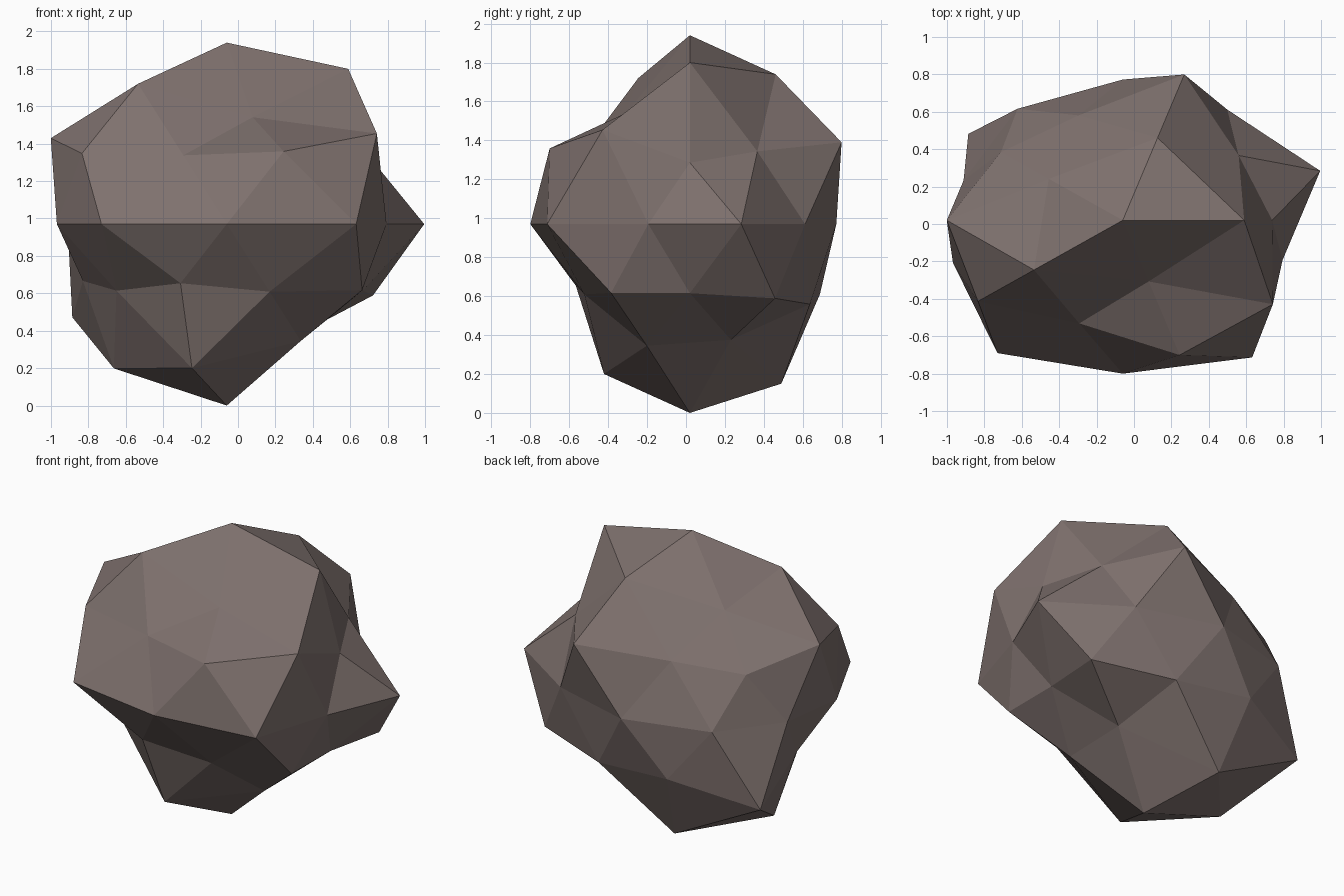
import bpy, bmesh, math
from mathutils import Vector

cube = bpy.data.objects.get("Cube")
if cube:
    bpy.data.objects.remove(cube, do_unlink=True)

# Rock proportions: centre and squash of the base sphere
CENTRE = Vector((-0.06, 0.02, 0.97))
SQUASH = Vector((1.0, 0.77, 0.79))

# Rings of the sphere: (height, first angle, angle step, bulge of each point)
RINGS = [
    (1.0, 0, 360, [1.228]),
    (0.851, 0, 72, [1.235, 1.145, 0.93, 1.116, 0.85]),
    (0.526, 36, 72, [0.9, 0.9, 1.106, 0.885, 1.166]),
    (0.447, 0, 72, [0.893, 1.19, 0.9, 1.07, 1.1]),
    (0.0, 18, 36, [1.11, 0.95, 0.977, 0.957, 0.895, 0.955, 1.14, 1.065, 1.177, 0.898]),
    (-0.447, 36, 72, [1.08, 1.02, 0.86, 0.895, 1.0]),
    (-0.526, 0, 72, [0.855, 0.99, 1.2, 0.857, 0.87]),
    (-0.851, 36, 72, [0.885, 1.22, 1.148, 1.146, 0.93]),
    (-1.0, 0, 360, [1.228]),
]


def bulge(d):
    """Bulge for the ring and angle of a unit direction."""
    _, start, step, values = min(RINGS, key=lambda ring: abs(ring[0] - d.z))
    angle = math.degrees(math.atan2(d.y, d.x))
    return values[round((angle - start) / step) % len(values)]


# Rock: a faceted sphere with each point pushed in or out
bm = bmesh.new()
bmesh.ops.create_icosphere(bm, subdivisions=2, radius=1)
for v in bm.verts:
    d = v.co.normalized()
    v.co = CENTRE + d * SQUASH * bulge(d)
bmesh.ops.recalc_face_normals(bm, faces=bm.faces)
mesh = bpy.data.meshes.new("rock")
bm.to_mesh(mesh)
bm.free()
rock = bpy.data.objects.new("rock", mesh)
bpy.context.collection.objects.link(rock)

# Stone colour
stone = bpy.data.materials.new("warm_grey_stone")
stone.use_nodes = True
colour = (0.21, 0.165, 0.155, 1)
stone.diffuse_color = colour
stone.node_tree.nodes["Principled BSDF"].inputs["Base Color"].default_value = colour
mesh.materials.append(stone)
